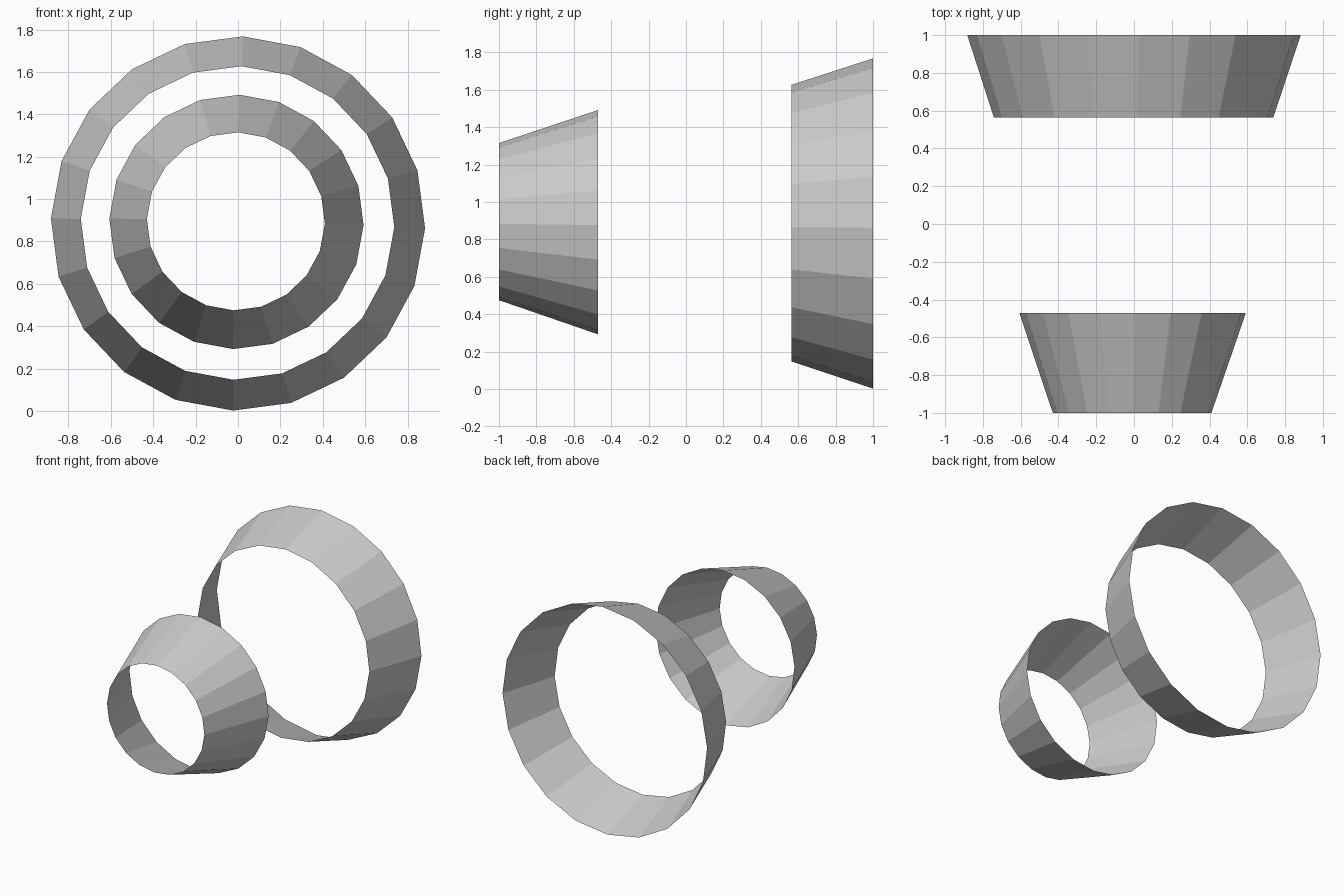
import bpy
import bmesh
from math import sin, cos, radians, tau

if "Cube" in bpy.data.objects:
    bpy.data.objects.remove(bpy.data.objects["Cube"], do_unlink=True)

SIDES = 20
TURN = radians(1.5)

# Single plain material
grey = bpy.data.materials.new("plain_grey")
grey.use_nodes = True
colour = (0.6, 0.6, 0.6, 1.0)
grey.diffuse_color = colour
grey.node_tree.nodes["Principled BSDF"].inputs["Base Color"].default_value = colour


def ring(bm, y, radius):
    """Circle of vertices across the slightly leaning long axis."""
    cx = -0.005 + 0.005 * y
    cz = 0.89 - 0.005 * y
    angles = [TURN + tau * i / SIDES for i in range(SIDES)]
    return [bm.verts.new((cx + radius * sin(a), y, cz + radius * cos(a))) for a in angles]


def tapered_band(name, y_front, r_front, y_back, r_back):
    """Open, thin, flat-shaded conical band."""
    bm = bmesh.new()
    front = ring(bm, y_front, r_front)
    back = ring(bm, y_back, r_back)
    for i in range(SIDES):
        j = (i + 1) % SIDES
        bm.faces.new((front[i], front[j], back[j], back[i]))
    mesh = bpy.data.meshes.new(name)
    bm.to_mesh(mesh)
    bm.free()
    mesh.materials.append(grey)
    obj = bpy.data.objects.new(name, mesh)
    bpy.context.collection.objects.link(obj)


# Small band at the front, large band at the back
tapered_band("front_band", -1.0, 0.42, -0.47, 0.60)
tapered_band("back_band", 0.565, 0.74, 1.0, 0.883)
